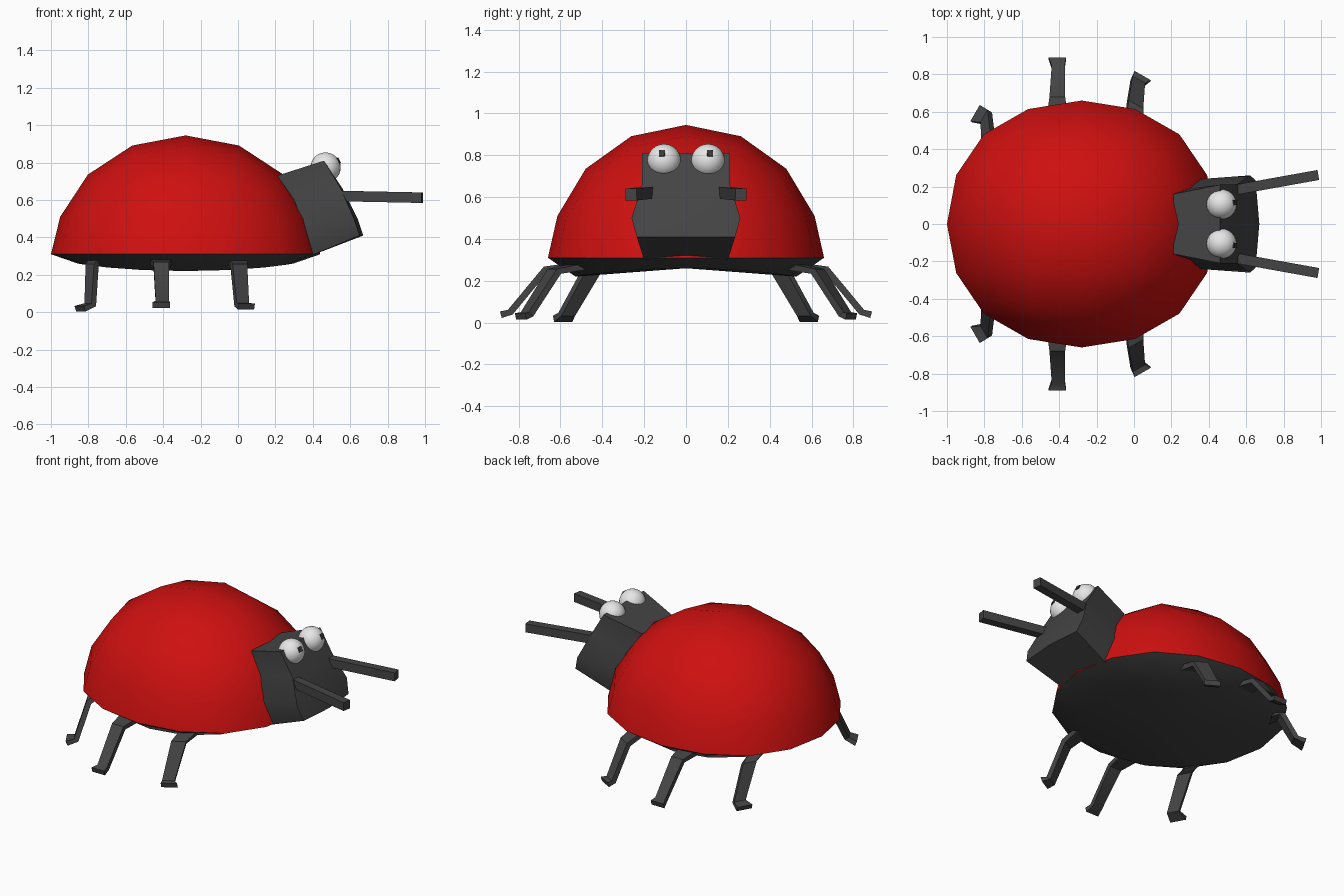
import bpy, bmesh, math
from mathutils import Vector

if "Cube" in bpy.data.objects:
    bpy.data.objects.remove(bpy.data.objects["Cube"])


def material(name, r, g, b):
    m = bpy.data.materials.new(name)
    m.diffuse_color = (r, g, b, 1)
    m.use_nodes = True
    m.node_tree.nodes["Principled BSDF"].inputs["Base Color"].default_value = m.diffuse_color
    return m


RED = material("shell red", 0.62, 0.005, 0.005)
DARK = material("dark grey", 0.058, 0.058, 0.058)
WHITE = material("eye white", 0.8, 0.8, 0.8)
BLACK = material("pupil grey", 0.04, 0.04, 0.04)


def finish(name, bm, mat, angle=40):
    bmesh.ops.recalc_face_normals(bm, faces=bm.faces)
    me = bpy.data.meshes.new(name)
    bm.to_mesh(me)
    bm.free()
    me.materials.append(mat)
    me.shade_smooth()
    me.set_sharp_from_angle(angle=math.radians(angle))
    ob = bpy.data.objects.new(name, me)
    bpy.context.collection.objects.link(ob)
    return ob


def sweep(name, points, side, thick, mat):
    """Flat bar through (x, y, z, half width) points, wide along 'side'."""
    bm = bmesh.new()
    pos = [Vector(p[:3]) for p in points]
    side = Vector(side).normalized()
    loops = []
    for i, p in enumerate(pos):
        tangent = pos[min(i + 1, len(pos) - 1)] - pos[max(i - 1, 0)]
        up = tangent.cross(side).normalized() * thick
        w = side * points[i][3]
        loops.append([bm.verts.new(p + a * w + b * up)
                      for a, b in ((-1, -1), (1, -1), (1, 1), (-1, 1))])
    for a, b in zip(loops, loops[1:]):
        for k in range(4):
            bm.faces.new((a[k], a[(k + 1) % 4], b[(k + 1) % 4], b[k]))
    bm.faces.new(loops[0])
    bm.faces.new(loops[-1])
    return finish(name, bm, mat)


# Shell: upper half of a subdivided cube, stretched to the dome
bpy.ops.mesh.primitive_cube_add(size=2)
cube = bpy.context.object
mod = cube.modifiers.new("round", 'SUBSURF')
mod.levels = 2
bpy.context.view_layer.update()
round_mesh = bpy.data.meshes.new_from_object(
    cube.evaluated_get(bpy.context.evaluated_depsgraph_get()))
bpy.data.objects.remove(cube)
bm = bmesh.new()
bm.from_mesh(round_mesh)
top = max(v.co.z for v in bm.verts)
bmesh.ops.delete(bm, geom=[v for v in bm.verts if v.co.z < -0.01], context='VERTS')
for v in bm.verts:
    c = v.co / top
    v.co = (-0.28 + 0.72 * c.x, 0.66 * c.y, 0.31 + 0.635 * max(c.z, 0) ** 1.25)
rim = [v.co.copy() for v in bm.verts if v.is_boundary]
rim.sort(key=lambda c: math.atan2(c.y, c.x + 0.28))
finish("shell", bm, RED, 50)

# Belly: shallow underside hung from the shell rim
bm = bmesh.new()
outer = [bm.verts.new(c) for c in rim]
inner = [bm.verts.new((-0.28 + 0.8 * (c.x + 0.28), 0.8 * c.y,
                       0.26 - 0.04 * (c.y / 0.66) ** 2)) for c in rim]
hub = bm.verts.new((-0.28, 0, 0.26))
n = len(rim)
for i in range(n):
    j = (i + 1) % n
    bm.faces.new((outer[i], outer[j], inner[j], inner[i]))
    bm.faces.new((inner[i], inner[j], hub))
finish("belly", bm, DARK)

# Head: rows of (back x, z, half width, front x, z, half width, brow bulge)
rows = [(0.21, 0.73, 0.16, 0.46, 0.81, 0.21, 0.0),
        (0.30, 0.60, 0.19, 0.55, 0.66, 0.21, 0.01),
        (0.35, 0.47, 0.24, 0.62, 0.50, 0.26, 0.02),
        (0.385, 0.30, 0.20, 0.65, 0.41, 0.235, 0.02)]
bm = bmesh.new()
grid = []
for bx, bz, bw, fx, fz, fw, bulge in rows:
    grid.append([bm.verts.new(c) for c in (
        (bx, -bw, bz), (fx, -fw, fz), (fx + bulge, 0, fz), (fx, fw, fz), (bx, bw, bz))])
for a, b in zip(grid, grid[1:]):
    for k in range(4):
        bm.faces.new((a[k], a[k + 1], b[k + 1], b[k]))
bm.faces.new(grid[0])
bm.faces.new(grid[-1])
finish("head", bm, DARK)

# Legs: hip, knee, ankle, toe, then the direction of their width
legs = {
    "front_leg": ([(0.0, 0.50, 0.27, 0.055), (0.005, 0.63, 0.245, 0.045),
                   (0.02, 0.76, 0.04, 0.038), (0.045, 0.79, 0.03, 0.05)], (0.87, -0.5)),
    "middle_leg": ([(-0.41, 0.55, 0.27, 0.06), (-0.41, 0.67, 0.255, 0.042),
                    (-0.405, 0.84, 0.05, 0.035), (-0.41, 0.885, 0.038, 0.047)], (1, 0)),
    "back_leg": ([(-0.77, 0.37, 0.27, 0.05), (-0.78, 0.45, 0.25, 0.045),
                  (-0.79, 0.57, 0.04, 0.038), (-0.845, 0.59, 0.018, 0.05)], (0.5, 0.87)),
}
for s, tag in ((-1, "right"), (1, "left")):
    for name, (pts, d) in legs.items():
        sweep(f"{name}_{tag}", [(x, s * y, z, w) for x, y, z, w in pts],
              (d[0], s * d[1], 0), 0.016, DARK)

    # Antenna
    sweep(f"antenna_{tag}", [(0.50, s * 0.175, 0.622, 0.027), (0.985, s * 0.262, 0.612, 0.027)],
          (-0.18, s, 0), 0.028, DARK)

    # Eye ball and its small square pupil plate
    centre = Vector((0.468, s * 0.105, 0.773))
    bm = bmesh.new()
    bmesh.ops.create_uvsphere(bm, u_segments=24, v_segments=14, radius=0.081)
    bmesh.ops.translate(bm, verts=bm.verts, vec=centre)
    finish(f"eye_{tag}", bm, WHITE, 60)
    look = Vector((0.86, s * 0.12, 0.45)).normalized()
    p = centre + look * 0.08
    a, b = p - look * 0.004, p + look * 0.004
    sweep(f"pupil_{tag}", [(*a, 0.014), (*b, 0.014)], (-look.y, look.x, 0), 0.016, BLACK)
